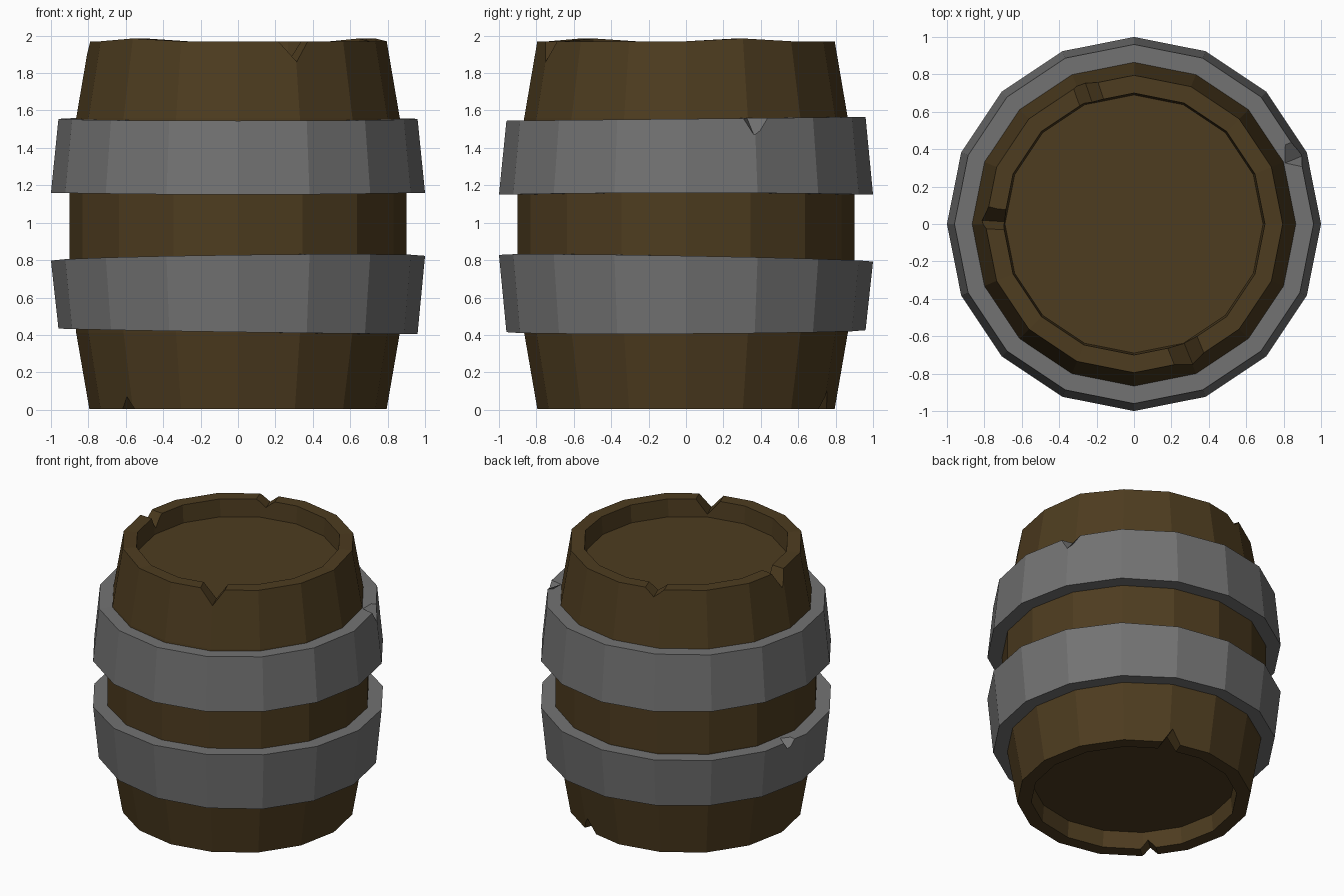
import bpy, bmesh
from math import sin, cos, radians, pi

if "Cube" in bpy.data.objects:
    bpy.data.objects.remove(bpy.data.objects["Cube"])

N = 16

def material(name, col):
    m = bpy.data.materials.new(name)
    m.diffuse_color = (*col, 1)
    m.use_nodes = True
    m.node_tree.nodes["Principled BSDF"].inputs["Base Color"].default_value = m.diffuse_color
    return m

def add_object(name, bm, mat=None):
    bmesh.ops.recalc_face_normals(bm, faces=bm.faces)
    me = bpy.data.meshes.new(name)
    bm.to_mesh(me)
    bm.free()
    ob = bpy.data.objects.new(name, me)
    bpy.context.collection.objects.link(ob)
    if mat:
        me.materials.append(mat)
    return ob

def lathe(name, profile, mat, closed=False):
    """Sixteen-sided solid; profile(angle) gives (radius, z) points."""
    bm = bmesh.new()
    cols = []
    for i in range(N):
        a = 2 * pi * i / N
        cols.append([bm.verts.new((r * cos(a), r * sin(a), z)) for r, z in profile(a)])
    n = len(cols[0])
    for i in range(N):
        p, q = cols[i], cols[(i + 1) % N]
        for k in range(n if closed else n - 1):
            j = (k + 1) % n
            bm.faces.new((p[k], q[k], q[j], p[j]))
    if not closed:
        bm.faces.new([c[0] for c in cols])
        bm.faces.new([c[-1] for c in cols])
    return add_object(name, bm, mat)

def notch(target, name, ang, width, z, r_in, d_in, r_out, d_out, up=1, skew=0):
    """Cut a V-shaped chip that runs radially through an edge at height z."""
    a = radians(ang)
    bm = bmesh.new()
    ends = []
    for r, d in ((r_in, d_in), (r_out, d_out)):
        w = width / 2 * (d_out + 0.05) / d_out
        ends.append([bm.verts.new((r * cos(a) - t * sin(a), r * sin(a) + t * cos(a), h))
                     for t, h in ((-w, z + up * 0.05), (w, z + up * 0.05), (skew, z - up * d))])
    bm.faces.new(ends[0])
    bm.faces.new(ends[1])
    for i in range(3):
        j = (i + 1) % 3
        bm.faces.new((ends[0][i], ends[0][j], ends[1][j], ends[1][i]))
    cutter = add_object(name, bm, target.data.materials[0])
    cutter.hide_render = True
    cutter.hide_set(True)
    mod = target.modifiers.new(name, 'BOOLEAN')
    mod.operation = 'DIFFERENCE'
    mod.solver = 'EXACT'
    mod.object = cutter

wood = material("wood", (0.075, 0.045, 0.014))
iron = material("iron", (0.17, 0.17, 0.17))

# Staved body with recessed lids; the top rim is slightly uneven
def body_profile(a):
    d = round(a / (2 * pi) * N)
    top = 1.97 + (0.015 if d in (1, 10) else 0)
    return [(0.69, 0.13), (0.70, 0.005), (0.795, 0.005), (0.865, 0.41), (0.90, 0.80),
            (0.90, 1.16), (0.865, 1.56), (0.795, top), (0.70, top), (0.69, 1.84)]

body = lathe("barrel_body", body_profile, wood)

# Iron hoops with gently wavy edges
lower = lathe("lower_hoop", lambda a: [
    (0.84, 0.42 - 0.015 * cos(a + 0.35)), (0.96, 0.42 - 0.015 * cos(a + 0.35)),
    (1.0, 0.81 + 0.022 * cos(a + 0.95)), (0.87, 0.81 + 0.022 * cos(a + 0.95))], iron, True)
upper = lathe("upper_hoop", lambda a: [
    (0.87, 1.155 + 0.005 * cos(2 * a)), (1.0, 1.155 + 0.005 * cos(2 * a)),
    (0.96, 1.555 + 0.01 * sin(a)), (0.84, 1.555 + 0.01 * sin(a))], iron, True)

# Chips in the rims
notch(body, "top_chip_front", 292, 0.17, 1.97, 0.6, 0.11, 0.9, 0.11, skew=0.01)
notch(body, "top_chip_left", 176.5, 0.13, 1.97, 0.6, 0.06, 0.84, 0.13, skew=0.03)
notch(body, "top_chip_back", 109, 0.14, 1.97, 0.6, 0.05, 0.9, 0.06)
notch(body, "bottom_chip_back", 69, 0.13, 0.005, 0.6, 0.1, 0.9, 0.1, up=-1)
notch(body, "bottom_chip_front", 222, 0.11, 0.005, 0.6, 0.065, 0.9, 0.065, up=-1)

# Dents in the hoops
notch(upper, "upper_hoop_dent", 22, 0.18, 1.56, 0.87, 0.0, 1.0, 0.12)
notch(lower, "lower_hoop_dent", 170, 0.13, 0.80, 0.9, 0.0, 1.02, 0.1)
